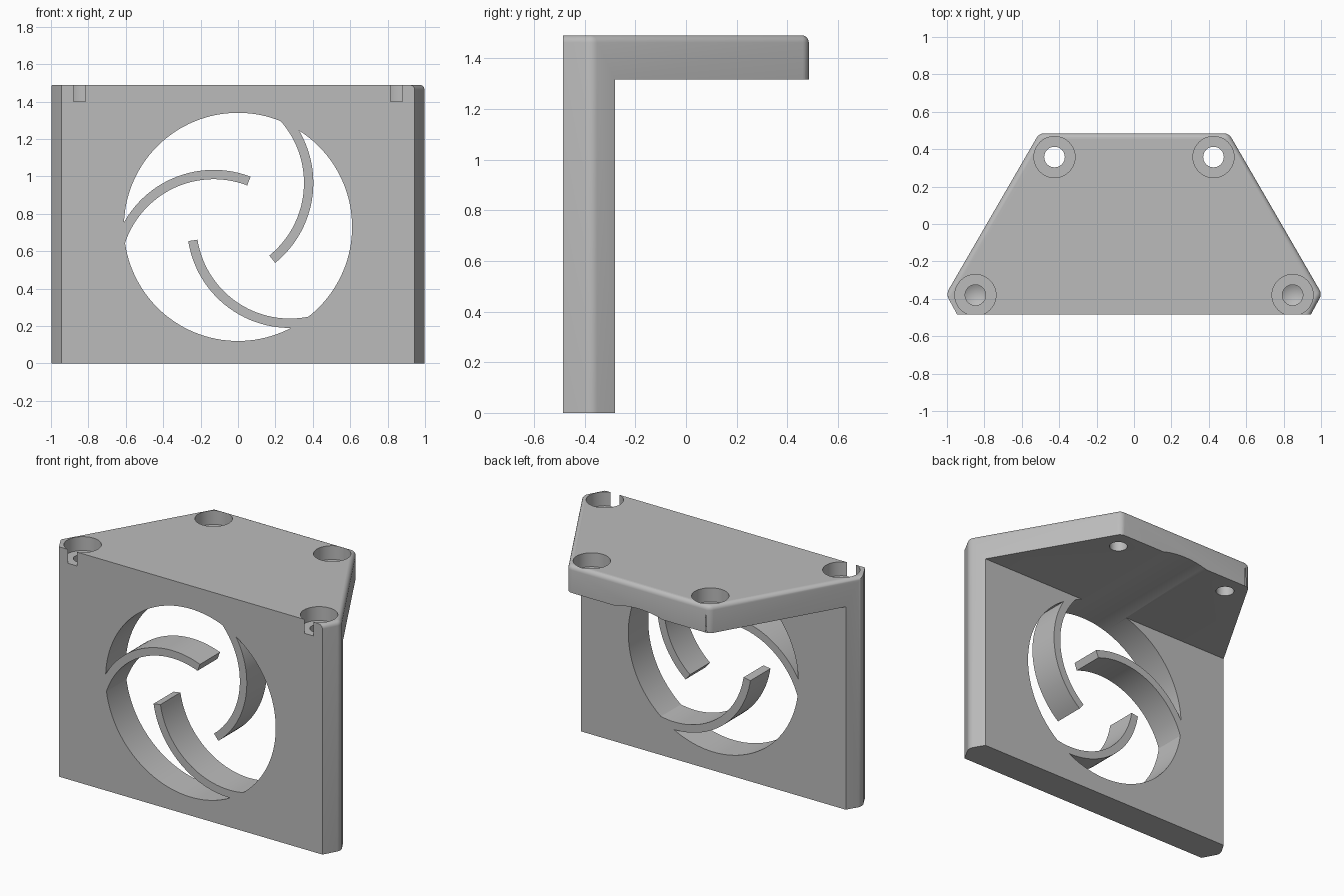
import bpy, bmesh
from math import sin, cos, tau, radians
from mathutils import Matrix, Vector

if "Cube" in bpy.data.objects:
    bpy.data.objects.remove(bpy.data.objects["Cube"])

TOP, SHELF, BACK = 1.49, 1.315, -0.28       # top, shelf underside, back of wall
HOLE_Z, HOLE_R = 0.73, 0.61                 # fan opening

grey = bpy.data.materials.new("plain grey")
grey.use_nodes = True
grey.diffuse_color = (0.5, 0.5, 0.5, 1)
grey.node_tree.nodes["Principled BSDF"].inputs["Base Color"].default_value = grey.diffuse_color


def finish(bm, name):
    bmesh.ops.recalc_face_normals(bm, faces=bm.faces[:])
    mesh = bpy.data.meshes.new(name)
    bm.to_mesh(mesh)
    bm.free()
    mesh.materials.append(grey)
    obj = bpy.data.objects.new(name, mesh)
    bpy.context.collection.objects.link(obj)
    return obj


def prism(points, start, end):
    """Extrude a list of 3D points: offsets start and end are vectors."""
    bm = bmesh.new()
    face = bm.faces.new([bm.verts.new(Vector(p) + Vector(start)) for p in points])
    res = bmesh.ops.extrude_face_region(bm, geom=[face])
    verts = [g for g in res["geom"] if isinstance(g, bmesh.types.BMVert)]
    bmesh.ops.translate(bm, verts=verts, vec=Vector(end) - Vector(start))
    return bm


def lathe(name, profile, x, y):
    bm = bmesh.new()
    vs = [bm.verts.new((r, 0, z)) for r, z in profile]
    edges = [bm.edges.new(pair) for pair in zip(vs, vs[1:])]
    bmesh.ops.spin(bm, geom=vs + edges, cent=(0, 0, 0), axis=(0, 0, 1),
                   angle=tau, steps=48, use_duplicate=False)
    bmesh.ops.remove_doubles(bm, verts=bm.verts[:], dist=1e-5)
    bmesh.ops.translate(bm, verts=bm.verts[:], vec=(x, y, 0))
    return finish(bm, name)


def cut(target, cutter):
    mod = target.modifiers.new("cut", "BOOLEAN")
    mod.operation, mod.solver, mod.object = "DIFFERENCE", "EXACT", cutter
    bpy.context.view_layer.objects.active = target
    bpy.ops.object.modifier_apply(modifier=mod.name)
    bpy.data.objects.remove(cutter)


# Solid block with a chamfered trapezoid plan
plan = [(-0.945, -0.485), (0.945, -0.485), (1.005, -0.375),
        (0.507, 0.485), (-0.507, 0.485), (-1.005, -0.375)]
bm = prism([(x, y, 0) for x, y in plan], (0, 0, 0), (0, 0, TOP))


def rounded(edge):
    a, b = (v.co for v in edge.verts)
    mid = (a + b) / 2
    if abs(a.z - b.z) > 1:                          # upright corners
        return mid.y > -0.4
    left_out = mid.y < -0.4 and mid.x < 0.9         # front and one chamfer stay sharp
    return mid.z > 1 and not left_out


bmesh.ops.bevel(bm, geom=[e for e in bm.edges if rounded(e)], offset=0.028,
                segments=5, profile=0.5, affect="EDGES")
bracket = finish(bm, "bracket")

# Clear the space below the shelf and behind the wall
box = [(x, BACK, z) for x, z in ((-2, -1), (2, -1), (2, SHELF), (-2, SHELF))]
cut(bracket, finish(prism(box, (0, 0, 0), (0, 2, 0)), "clearance"))

# Round opening, leaving three curved blades
N = 128
circle = [(HOLE_R * cos(tau * i / N), 0, HOLE_Z + HOLE_R * sin(tau * i / N)) for i in range(N)]
opening = finish(prism(circle, (0, -1, 0), (0, 1, 0)), "opening")


def arc(radius, a0, a1, n=32):
    steps = [radians(a0 + (a1 - a0) * i / n) for i in range(n + 1)]
    return [(-0.13 + radius * cos(a), 0, -0.245 + radius * sin(a)) for a in steps]


for k in range(3):
    bm = prism(arc(0.55, 69, 172) + arc(0.5, 172, 69), (0, -1.5, 0), (0, 1.5, 0))
    bmesh.ops.rotate(bm, verts=bm.verts[:], cent=(0, 0, 0),
                     matrix=Matrix.Rotation(tau * k / 3, 3, "Y"))
    bmesh.ops.translate(bm, verts=bm.verts[:], vec=(0, 0, HOLE_Z))
    cut(opening, finish(bm, "blade"))
cut(bracket, opening)

# Counterbored screw holes: through at the back, blind with a drill tip at the front
SEAT, BORE, HEAD = 1.4, 0.055, 0.11
head = [(BORE, SEAT), (HEAD, SEAT), (HEAD, 1.7), (0, 1.7)]
for side in (-1, 1):
    cut(bracket, lathe("back_hole", [(0, 1.1), (BORE, 1.1)] + head, side * 0.425, 0.358))
    cut(bracket, lathe("front_hole", [(0, 1.05), (BORE, 1.08)] + head, side * 0.848, -0.38))

# Smooth curved walls, keep crisp edges
bpy.ops.object.select_all(action="DESELECT")
bracket.select_set(True)
bpy.context.view_layer.objects.active = bracket
bpy.ops.object.shade_smooth_by_angle(angle=radians(25))
